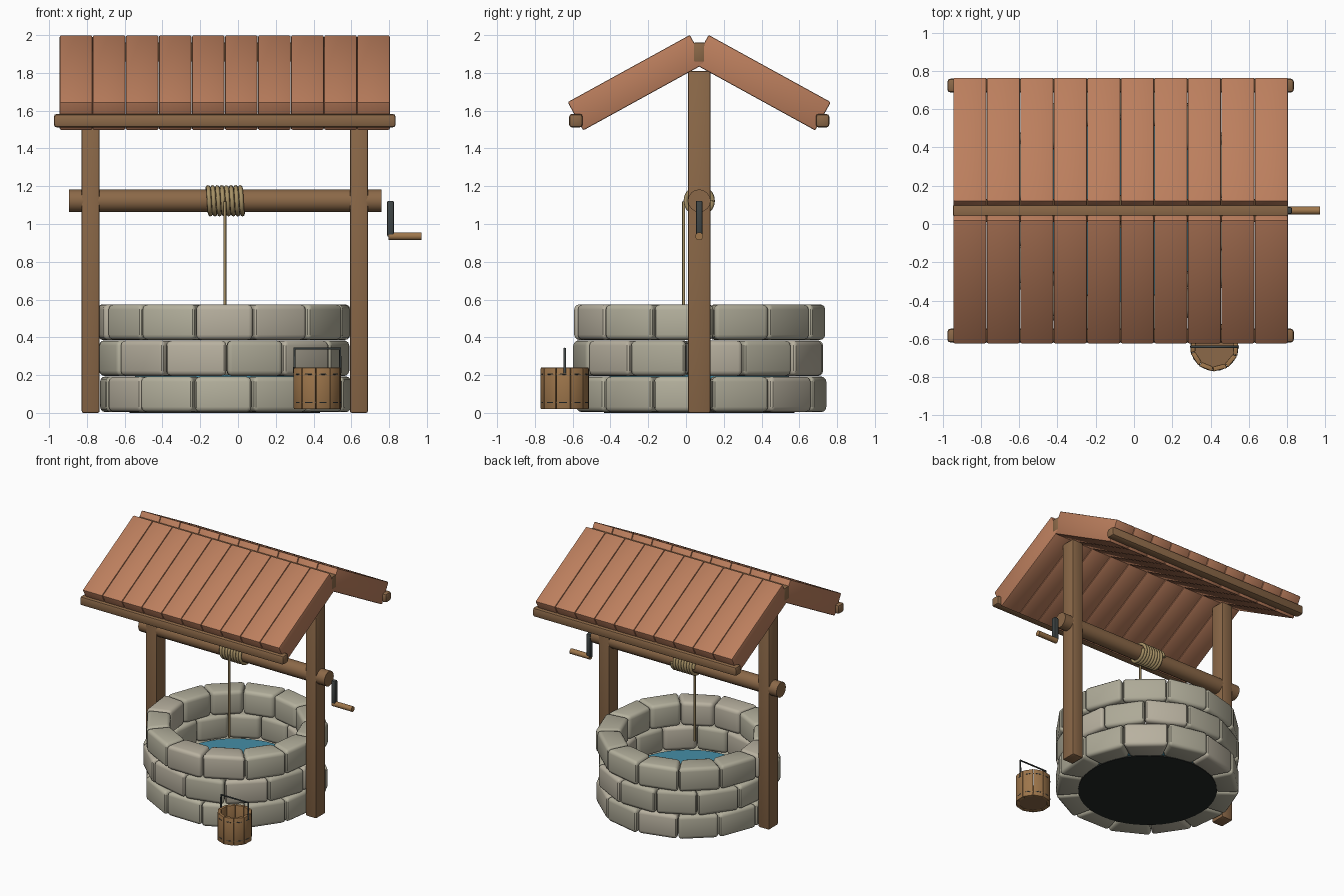
import bpy, bmesh, math, random
from mathutils import Vector, Matrix

if "Cube" in bpy.data.objects:
    bpy.data.objects.remove(bpy.data.objects["Cube"])

random.seed(4)
CX, CY = -0.07, 0.07          # centre of the well


def mat(name, r, g, b):
    m = bpy.data.materials.new(name)
    m.diffuse_color = (r, g, b, 1)
    m.use_nodes = True
    m.node_tree.nodes["Principled BSDF"].inputs["Base Color"].default_value = m.diffuse_color
    return m


STONES = [mat("stone_a", .46, .44, .34), mat("stone_b", .42, .40, .31), mat("stone_c", .48, .44, .35)]
WOOD = mat("wood", .26, .14, .065)
ROOF = mat("roof_wood", .50, .21, .11)
STAVE = mat("bucket_wood", .34, .18, .07)
IRON = mat("iron", .05, .06, .06)
ROPE = mat("rope", .38, .28, .13)
WATER = mat("water", .06, .27, .38)
DARK = mat("dark_floor", .017, .02, .018)


def finish(name, bm, material, bevel=0, segs=2, smooth=True):
    bmesh.ops.recalc_face_normals(bm, faces=bm.faces)
    if bevel:
        bmesh.ops.bevel(bm, geom=bm.edges[:], offset=bevel, segments=segs, profile=0.5, affect='EDGES')
    me = bpy.data.meshes.new(name)
    bm.to_mesh(me)
    bm.free()
    ob = bpy.data.objects.new(name, me)
    bpy.context.collection.objects.link(ob)
    me.materials.append(material)
    if smooth:
        bpy.ops.object.select_all(action='DESELECT')
        ob.select_set(True)
        bpy.context.view_layer.objects.active = ob
        bpy.ops.object.shade_smooth_by_angle(angle=math.radians(35))
    return ob


def box(name, centre, size, material, bevel=0.01, tilt=0, segs=2):
    bm = bmesh.new()
    m = Matrix.Translation(centre) @ Matrix.Rotation(tilt, 4, 'X') @ Matrix.Diagonal((*size, 1))
    bmesh.ops.create_cube(bm, size=1, matrix=m)
    return finish(name, bm, material, bevel, segs, smooth=bevel > 0)


def cyl(name, centre, r, length, material, axis='Z', n=24):
    bm = bmesh.new()
    rot = Matrix.Rotation(math.pi / 2, 4, 'Y') if axis == 'X' else Matrix()
    bmesh.ops.create_cone(bm, cap_ends=True, segments=n, radius1=r, radius2=r, depth=length,
                          matrix=Matrix.Translation(centre) @ rot)
    return finish(name, bm, material)


def wedge(name, cx, cy, a0, a1, r0, r1, z0, z1, material, bevel, segs):
    """Block filling a slice of a ring."""
    bm = bmesh.new()
    rings = []
    for z in (z0, z1):
        rings.append([bm.verts.new((cx + r * math.cos(a), cy + r * math.sin(a), z))
                      for r, a in ((r0, a0), (r1, a0), (r1, a1), (r0, a1))])
    lo, hi = rings
    bm.faces.new(lo)
    bm.faces.new(hi)
    for i in range(4):
        j = (i + 1) % 4
        bm.faces.new((lo[i], lo[j], hi[j], hi[i]))
    return finish(name, bm, material, bevel, segs)


def wire(name, points, r, material):
    cu = bpy.data.curves.new(name, 'CURVE')
    cu.dimensions = '3D'
    cu.bevel_depth = r
    cu.bevel_resolution = 2
    cu.use_fill_caps = True
    sp = cu.splines.new('POLY')
    sp.points.add(len(points) - 1)
    for p, co in zip(sp.points, points):
        p.co = (*co, 1)
    cu.materials.append(material)
    ob = bpy.data.objects.new(name, cu)
    bpy.context.collection.objects.link(ob)
    return ob


# Stone ring: three staggered courses
N, H = 13, 0.191
step = 2 * math.pi / N
for row in range(3):
    start = -math.pi / 2 - step / 2 + (step / 2 if row == 1 else 0)
    jit = [random.uniform(-.02, .02) for _ in range(N)]
    for i in range(N):
        a0 = start + i * step + jit[i]
        a1 = start + (i + 1) * step + jit[(i + 1) % N]
        r1 = 0.672 + random.uniform(-.008, .008)
        wedge(f"stone_{row}_{i}", CX, CY, a0 + .003, a1 - .003, 0.488, r1,
              .004 + row * H, .004 + (row + 1) * H - .002, random.choice(STONES), 0.028, 3)

# Floor and water
cyl("well_floor", (CX, CY, .006), .505, .012, DARK, n=48)
cyl("water", (CX, CY, .19), .475, .02, WATER, n=48)

# Posts
for side, s in (("left", -1), ("right", 1)):
    box(side + "_post", (CX + s * .71, CY, .905), (.095, .12, 1.81), WOOD, .01)

# Roof: two slopes of ten planks, with eave beams and ridge beam
tilt = math.radians(28.8)
for side, s in (("front", -1), ("back", 1)):
    for i in range(10):
        x = -.945 + .175 * (i + .5)
        box(f"{side}_roof_plank_{i}", (x, CY + s * .332, 1.748), (.173, .738, .171), ROOF, .008, -s * tilt)
    box(side + "_eave_beam", (CX, CY + s * .653, 1.547), (1.81, .072, .072), WOOD, .016)
box("ridge_beam", (CX, CY, 1.91), (1.75, .056, .1), WOOD, .004)

# Windlass
cyl("windlass_log", (-.067, CY, 1.123), .06, 1.655, WOOD, 'X', 16)

# Rope coil and hanging rope
turns, per = 8, 20
coil = []
for k in range(turns * per + 1):
    a = 2 * math.pi * k / per
    coil.append((-.165 + .195 * k / (turns * per), CY + .071 * math.cos(a), 1.123 + .071 * math.sin(a)))
wire("rope_coil", coil, .012, ROPE)
wire("hanging_rope", [(CX, -.012, 1.12), (CX, -.012, .46)], .008, ROPE)

# Crank
box("crank_arm", (.807, CY, 1.028), (.036, .036, .19), IRON, .008)
cyl("crank_handle", (.885, CY, .935), .021, .175, WOOD, 'X', 16).data.materials[0] = STAVE

# Bucket
BX, BY, S = .42, -.642, 10
for i in range(S):
    a = 2 * math.pi * i / S + .25
    d = 2 * math.pi / S
    wedge(f"bucket_stave_{i}", BX, BY, a + .01, a + d - .01, .103, .129, .02, .24, STAVE, .005, 2)
cyl("bucket_floor", (BX, BY, .04), .112, .03, WOOD)
for z in (.055, .205):
    cu = wire("bucket_hoop", [(BX + .122 * math.cos(k * math.pi / 12), BY + .122 * math.sin(k * math.pi / 12), z)
                              for k in range(24)], .004, IRON)
    cu.data.splines[0].use_cyclic_u = True
wire("bucket_bail", [(BX - .121, BY, .21), (BX - .121, BY, .34), (BX + .121, BY, .34), (BX + .121, BY, .21)],
     .007, IRON)
